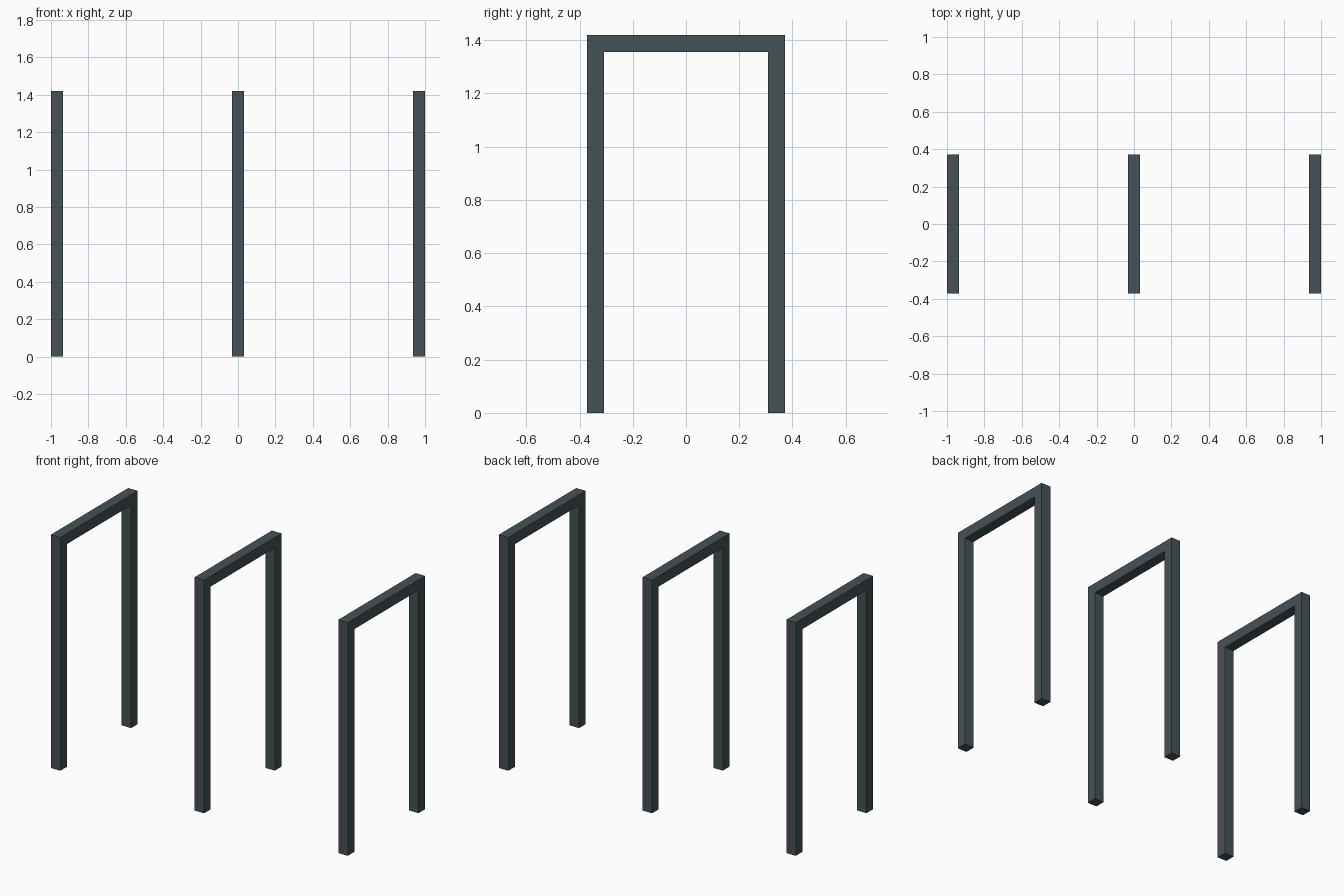
import bpy, bmesh

if "Cube" in bpy.data.objects:
    bpy.data.objects.remove(bpy.data.objects["Cube"])

HALF_DEPTH = 0.372   # half of frame depth along y
HEIGHT = 1.42
BAR = 0.064          # square tube size

mat = bpy.data.materials.new("dark_steel")
mat.diffuse_color = (0.06, 0.085, 0.095, 1)
mat.use_nodes = True
mat.node_tree.nodes["Principled BSDF"].inputs["Base Color"].default_value = mat.diffuse_color


def arch_frame(name, x):
    """Upside-down U profile in the yz plane, extruded along x."""
    o, i, top = HALF_DEPTH, HALF_DEPTH - BAR, HEIGHT - BAR
    profile = [(-o, 0), (-i, 0), (-i, top), (i, top),
               (i, 0), (o, 0), (o, HEIGHT), (-o, HEIGHT)]
    bm = bmesh.new()
    face = bm.faces.new([bm.verts.new((-BAR / 2, y, z)) for y, z in profile])
    ext = bmesh.ops.extrude_face_region(bm, geom=[face], use_keep_orig=True)
    moved = [g for g in ext["geom"] if isinstance(g, bmesh.types.BMVert)]
    bmesh.ops.translate(bm, verts=moved, vec=(BAR, 0, 0))
    bmesh.ops.recalc_face_normals(bm, faces=bm.faces)
    mesh = bpy.data.meshes.new(name)
    bm.to_mesh(mesh)
    bm.free()
    mesh.materials.append(mat)
    obj = bpy.data.objects.new(name, mesh)
    obj.location.x = x
    bpy.context.collection.objects.link(obj)


# Three identical frames in a row
for label, side in (("left", -1), ("middle", 0), ("right", 1)):
    arch_frame(label + "_frame", side * (1 - BAR / 2))
